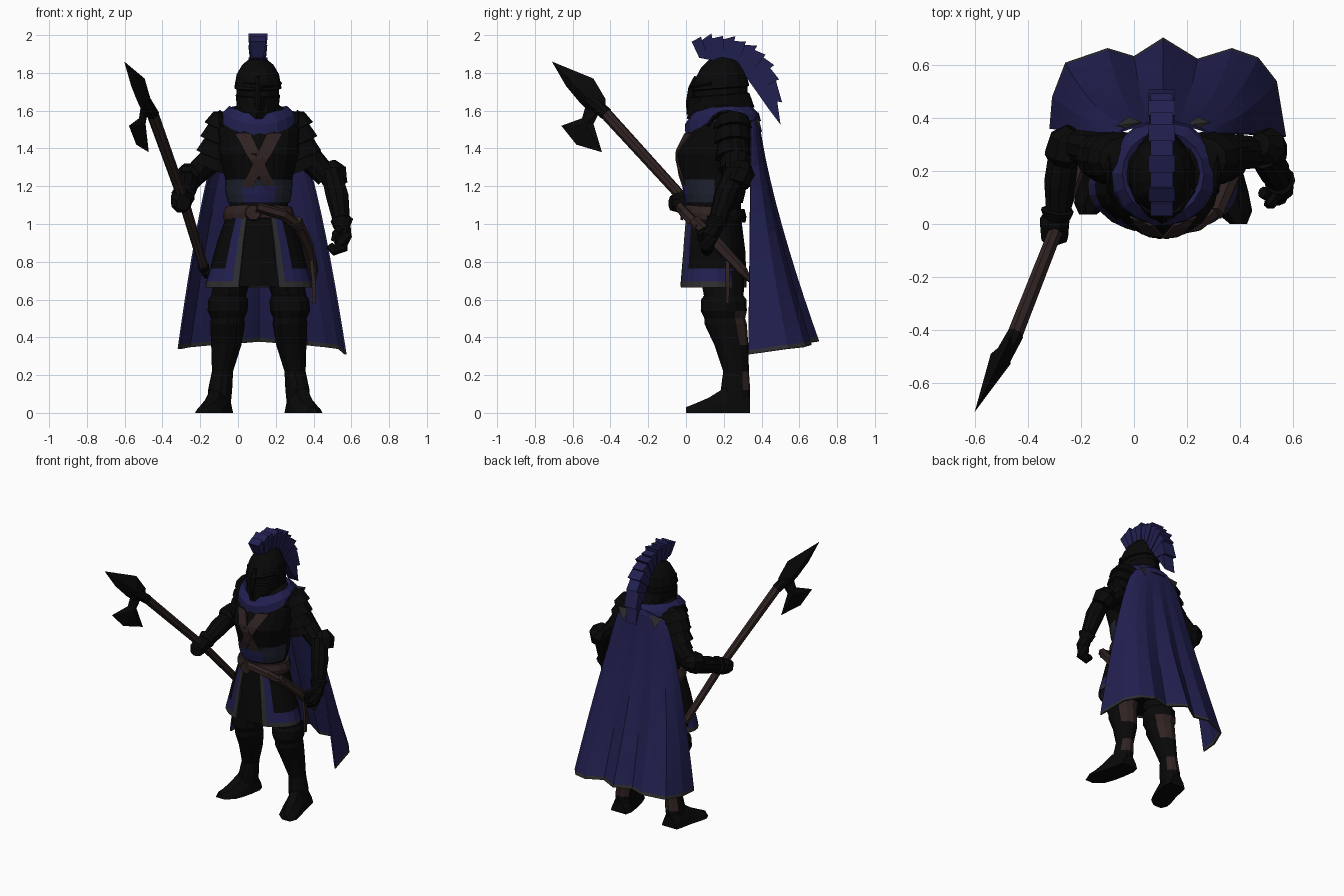
import bpy, bmesh, math
from mathutils import Vector

if "Cube" in bpy.data.objects:
    bpy.data.objects.remove(bpy.data.objects["Cube"])
CX = 0.11  # body centre line

def material(name, rgb):
    m = bpy.data.materials.new(name)
    m.diffuse_color = (*rgb, 1)
    m.use_nodes = True
    m.node_tree.nodes["Principled BSDF"].inputs["Base Color"].default_value = m.diffuse_color
    return m

BLACK = material("black steel", (0.0025, 0.0025, 0.0025))
BLUE = material("dark blue cloth", (0.016, 0.0145, 0.082))
BROWN = material("brown leather", (0.029, 0.0165, 0.0155))
GREY = material("grey trim", (0.028, 0.028, 0.030))
SLATE = material("slate cloth", (0.014, 0.017, 0.030))

def mesh(name, verts, faces, mats, rule=None, thick=0):
    bm = bmesh.new()
    vs = [bm.verts.new(v) for v in verts]
    for f in faces:
        bm.faces.new([vs[i] for i in f])
    bmesh.ops.recalc_face_normals(bm, faces=bm.faces)
    if rule:
        for f in bm.faces:
            f.material_index = rule(f.calc_center_median(), f.normal)
    me = bpy.data.meshes.new(name)
    bm.to_mesh(me)
    bm.free()
    for m in mats:
        me.materials.append(m)
    ob = bpy.data.objects.new(name, me)
    bpy.context.collection.objects.link(ob)
    if thick:
        ob.modifiers.new("thickness", 'SOLIDIFY').thickness = thick
    return ob

def skin(name, rings, mats, rule=None, closed=False, caps=True):
    n, k = len(rings[0]), len(rings)
    faces = [(r * n + i, r * n + (i + 1) % n, (r + 1) % k * n + (i + 1) % n, (r + 1) % k * n + i)
             for r in range(k if closed else k - 1) for i in range(n)]
    if caps and not closed:
        faces += [tuple(range(n)), tuple(range((k - 1) * n, k * n))]
    return mesh(name, [v for r in rings for v in r], faces, mats, rule)

def loft(name, rows, mats, n=14, tilt=0, rule=None, mirror=False):
    """Stack of ellipses: rows of (z, cx, cy, rx, ry); tilt raises the back."""
    turn = [2 * math.pi * i / n - math.pi / 2 for i in range(n)]
    rings = [[((2 * CX - cx if mirror else cx) + rx * math.cos(a), cy + ry * math.sin(a), z + tilt * math.sin(a))
              for a in turn] for z, cx, cy, rx, ry in rows]
    return skin(name, rings, mats, rule)

def tube(name, pts, mat, n=8, flat=1.0):
    """Sweep through points (x, y, z, radius)."""
    P = [Vector(p[:3]) for p in pts]
    rings = []
    for i, p in enumerate(pts):
        q = (P[min(i + 1, len(P) - 1)] - P[max(i - 1, 0)]).to_track_quat('Z', 'Y')
        rings.append([P[i] + q @ Vector((flat * p[3] * math.cos(t), p[3] * math.sin(t), 0))
                      for t in (2 * math.pi * (k + 0.5) / n for k in range(n))])
    return skin(name, rings, [mat])

def line(pts, t):
    s = min(t * (len(pts) - 1), len(pts) - 1.0001)
    return Vector(pts[int(s)]).lerp(Vector(pts[int(s) + 1]), s - int(s))

def flip(pts, side):
    return pts if side < 0 else [(2 * CX - p[0], *p[1:]) for p in pts]

# torso
TORSO = [(1.0, CX, .15, .16, .14), (1.12, CX, .15, .155, .14), (1.25, CX, .15, .18, .18),
         (1.37, CX, .15, .21, .205), (1.5, CX, .19, .22, .185), (1.58, CX, .2, .19, .15), (1.64, CX, .2, .09, .09)]
loft("torso", TORSO, [BLACK], 16)

def chest(x, z):
    a, b = next((a, b) for a, b in zip(TORSO, TORSO[1:]) if z <= b[0])
    t = (z - a[0]) / (b[0] - a[0])
    cy, rx, ry = (a[i] + t * (b[i] - a[i]) for i in (2, 3, 4))
    return Vector((x, cy - (ry + .008) * math.sqrt(max(0, 1 - ((x - CX) / rx) ** 2)), z))

# crossed chest straps, wider at the top
for side in (-1, 1):
    left, right = [], []
    for i in range(9):
        x, z, w = CX + side * (.085 - .185 * i / 8), 1.48 - .36 * i / 8, .042 - .018 * i / 8
        left.append(chest(x - w, z))
        right.append(chest(x + w, z))
    mesh("chest_strap", left + right, [(i, i + 1, i + 10, i + 9) for i in range(8)], [BROWN], thick=.012)

# sash, belt, buckle and sheath
loft("sash", [(1.11, CX, .15, .163, .15), (1.16, CX, .15, .175, .163), (1.2, CX, .15, .178, .170), (1.235, CX, .15, .18, .178)],
     [BLUE, SLATE, BLACK], 24,
     rule=lambda c, n: 2 if c.y > .17 else 0 if abs(c.x - CX) < .1 and c.z < 1.2 else 1)
loft("belt", [(1.02, CX, .15, .185, .165), (1.05, CX, .15, .19, .17), (1.09, CX, .15, .175, .16)], [BROWN, BLACK], 16, -.012,
     rule=lambda c, n: 1 if c.y > .2 else 0)
tube("buckle", [(.08, -.03, 1.06, .04), (.08, -.015, 1.06, .045)], BROWN, 8)
tube("hanging_strap", [(.1, -.03, 1.09, .026), (.24, .0, 1.05, .03), (.33, .07, .98, .028)], BROWN, 6)
tube("sheath", [(.31, .04, 1.02, .03), (.37, .18, .88, .032), (.40, .3, .75, .028), (.4, .34, .7, .012)], BROWN, 6)
tube("strap_end", [(.385, .22, .84, .014), (.4, .22, .7, .014), (.402, .22, .58, .012)], BROWN, 4)

# split skirt: grey and blue borders by angle and height
angles = [22, 30, 43] + list(range(56, 305, 14)) + [317, 330, 338]
verts = []
for z, t in [(1.05, 0), (.9, .45), (.765, .77), (.695, .95), (.665, 1)]:
    for a in angles:
        w = math.radians(a - 90)
        verts.append((CX + (.17 + .115 * t) * math.cos(w), .14 + (.15 + .03 * t) * math.sin(w), z))
N = len(angles)
quads = [(r * N + i, r * N + i + 1, (r + 1) * N + i + 1, (r + 1) * N + i) for r in range(4) for i in range(N - 1)]
skirt = mesh("skirt", verts, quads, [BLACK, BLUE, GREY], thick=.012)
for f in skirt.data.polygons:
    r, i = divmod(f.index, N - 1)
    e = min(i, N - 2 - i)
    f.material_index = 2 if r == 3 or e == 0 else 1 if r == 2 or e == 1 else 0
loft("inner_skirt", [(1.05, CX, .15, .16, .14), (.85, CX, .15, .2, .165), (.67, CX, .145, .24, .175)], [BLACK], 16)

# legs and boots
LEG = [(.75, -.02, .19, .10, .12), (.62, -.05, .2, .092, .105), (.6, -.052, .2, .105, .12), (.54, -.055, .2, .106, .122),
       (.5, -.055, .205, .088, .108), (.47, -.055, .21, .092, .112), (.36, -.062, .24, .08, .09),
       (.22, -.082, .265, .056, .068), (.12, -.095, .262, .064, .078), (.05, -.1, .26, .062, .08)]
FOOT = [(.34, -.1, .05, .08), (.29, -.1, .062, .13), (.2, -.115, .064, .13), (.12, -.135, .066, .08),
        (.05, -.155, .06, .05), (.0, -.175, .02, .03)]
for side in (-1, 1):
    nm = "left" if side < 0 else "right"
    loft(nm + "_leg", LEG, [BLACK, BROWN], 12, mirror=side > 0,
         rule=lambda c, n: 1 if n.y > .6 and (.36 < c.z < .54 or .1 < c.z < .2) else 0)
    rings = []
    for y, x, w, h in FOOT:
        y += .035 * (.34 - y) / .34 if side < 0 else 0
        rings.append(flip([(x - w - .012, y, 0), (x - w, y, h * .45), (x - w * .45, y, h), (x + w * .45, y, h),
                           (x + w, y, h * .45), (x + w + .012, y, 0)], side))
    skin(nm + "_boot", rings, [BLACK])
    # layered pauldron and its raised rim
    steps = [(0, .05), (.08, .11), (.3, .135), (.31, .112), (.55, .13), (.56, .105), (.8, .122), (.81, .09), (1, .1)]
    axis = [(-.02, .24, 1.58), (-.13, .255, 1.29)]
    tube(nm + "_pauldron", flip([(*line(axis, t), r) for t, r in steps], side), BLACK, 12, flat=.8)
    rim = []
    for i in range(7):
        a = math.radians(-65 + 130 * i / 6)
        y, z = .22 + .12 * math.sin(a), 1.46 + .09 * math.cos(a)
        rim += [(-.05, y, z), (-.095, y, z + .055 * math.cos(a) ** .5)]
    mesh(nm + "_shoulder_rim", flip(rim, side), [(2 * i, 2 * i + 1, 2 * i + 3, 2 * i + 2) for i in range(6)], [BLACK], thick=.015)

# arm gripping the polearm
tube("left_upper_arm", [(-.09, .25, 1.45, .075), (-.15, .28, 1.33, .07), (-.24, .3, 1.25, .06)], BLACK, 10)
tube("left_elbow", [(-.23, .36, 1.27, .03), (-.255, .32, 1.26, .068), (-.265, .26, 1.24, .078), (-.27, .24, 1.23, .06)], BLACK, 8)
tube("left_forearm", [(-.26, .3, 1.24, .06), (-.28, .16, 1.19, .062), (-.285, .06, 1.15, .05), (-.29, .05, 1.15, .064),
                      (-.29, .02, 1.14, .05)], BLACK, 10)
tube("left_fist", [(-.29, .05, 1.15, .04), (-.3, .01, 1.13, .06), (-.3, -.05, 1.11, .055), (-.29, -.08, 1.11, .04)], BLACK, 8)
# free arm and open fist
tube("right_upper_arm", [(.32, .25, 1.45, .075), (.385, .27, 1.34, .07), (.47, .27, 1.25, .06)], BLACK, 10)
tube("right_elbow", [(.475, .3, 1.32, .045), (.5, .29, 1.27, .078), (.52, .27, 1.21, .066)], BLACK, 8)
tube("right_forearm", [(.49, .26, 1.28, .055), (.525, .21, 1.15, .062), (.545, .17, 1.03, .048), (.55, .165, 1.02, .06),
                       (.55, .15, .98, .045)], BLACK, 10)
tube("right_hand", [(.55, .16, 1.0, .045), (.56, .13, .94, .045), (.545, .11, .88, .042), (.51, .11, .86, .03),
                    (.485, .12, .885, .022)], BLACK, 8)
tube("right_thumb", [(.55, .12, .97, .022), (.52, .08, .95, .024), (.505, .075, .91, .016)], BLACK, 6)

# scarf: draped cowl hanging lowest at the front
rings = []
for i in range(18):
    a = 2 * math.pi * i / 18
    c, s = math.cos(a), math.sin(a)
    f, k = max(0, -s) ** 2, .005 * (i % 2)
    rings.append([(CX + r * c, .19 + (r + .004) * s, z) for r, z in
                  ((.115, 1.57), (.12, 1.6 - .03 * f), (.155, 1.62 - .04 * f + k), (.19 + k, 1.585 - .06 * f),
                   (.205 - .015 * f, 1.545 - .105 * f + k), (.16, 1.53 - .08 * f))])
skin("scarf", rings, [BLUE], closed=True)

# helmet with recessed eye line, brow, nasal and cheek guards
HX = CX - .005
loft("helmet", [(1.605, HX, .185, .112, .178), (1.68, HX, .18, .12, .156), (1.685, HX, .183, .115, .142),
                (1.715, HX, .183, .115, .142), (1.72, HX, .18, .128, .155), (1.79, HX, .185, .115, .132),
                (1.84, HX, .185, .085, .105), (1.88, HX, .18, .035, .06)], [BLACK], 14, .012)
tube("nose_guard", [(HX, .055, 1.78, .012), (HX, .03, 1.72, .018), (HX, .015, 1.64, .016), (HX, .012, 1.58, .008)], BLACK, 6)
for side in (-1, 1):
    tube("brow", flip([(CX, .03, 1.73, .014), (.05, .055, 1.735, .014), (-.005, .13, 1.745, .01)], side), BLACK, 5)
    mesh("cheek_guard", flip([(.098, .018, 1.67), (.03, .06, 1.67), (.01, .12, 1.6), (.05, .05, 1.575), (.098, .005, 1.555)], side),
         [(0, 1, 2, 3, 4)], [BLACK], thick=.02)

# crest: overlapping feather wedges giving a saw-tooth edge
inner = [(.07, 1.88), (.17, 1.86), (.25, 1.85), (.31, 1.79), (.36, 1.72), (.43, 1.62)]
outer = [(.03, 1.965), (.15, 1.985), (.28, 1.965), (.395, 1.905), (.475, 1.78), (.49, 1.54)]
K = 11
for i in range(K):
    a, b = line(inner, i / K), line(inner, (i + 1) / K)
    c, d = line(outer, (i + 1) / K), line(outer, i / K)
    c = c + (c - b).normalized() * (.018 + .008 * (i % 2))
    wi, wo = .03 + .006 * (i % 2), .042 + .008 * (i % 2)
    v = [(HX + s * w, p.x, p.y) for s in (-1, 1) for p, w in ((a, wi), (b, wi), (c, wo), (d, wo))]
    mesh("crest_feather", v, [(0, 1, 2, 3), (4, 5, 6, 7)] + [(j, (j + 1) % 4, (j + 1) % 4 + 4, j + 4) for j in range(4)], [BLUE])

# cape with grey hem and clasps
hem = [(-.32, .36, .34), (-.31, .48, .34), (-.26, .61, .35), (-.1, .665, .365), (0, .635, .37), (.11, .705, .38),
       (.24, .625, .37), (.37, .665, .36), (.47, .63, .35), (.54, .54, .34), (.575, .33, .31)]
T = [0, .05, .1, .2, .3, .4, .5, .6, .7, .8, .9, .982, 1]
C = 31
verts = []
for t in T:
    for j in range(C):
        u = j / (C - 1)
        h = line(hem, u)
        x0, y0, z0 = -.06 + .34 * u, .345 + .04 * math.sin(math.pi * u) ** .6, 1.54 + .05 * math.sin(math.pi * u)
        verts.append((x0 + (h.x - x0) * t ** .65, y0 + (h.y - y0) * t ** 1.35, z0 + (h.z - z0) * t))
cape = mesh("cape", verts, [(r * C + j, r * C + j + 1, (r + 1) * C + j + 1, (r + 1) * C + j)
                            for r in range(len(T) - 1) for j in range(C - 1)], [BLUE, GREY], thick=.01)
for f in cape.data.polygons:
    f.material_index = 1 if f.index // (C - 1) == len(T) - 2 else 0
for x in (-.02, .24):
    mesh("cape_clasp", [(x - .05, .37, 1.56), (x + .05, .385, 1.56), (x, .405, 1.48), (x, .36, 1.55)],
         [(0, 1, 2), (0, 1, 3), (1, 2, 3), (0, 2, 3)], [GREY])

# polearm: shaft, butt, spear point and axe blade
tube("pole_shaft", [(-.175, .3, .75, .025), (-.29, -.01, 1.13, .028), (-.455, -.43, 1.59, .032)], BROWN, 8)
tube("pole_butt", [(-.165, .325, .72, .015), (-.185, .275, .78, .032)], BLACK, 8)
tube("pole_socket", [(-.45, -.42, 1.58, .034), (-.5, -.51, 1.66, .036)], BLACK, 8)

def blade(name, outline, mid, thick):
    side = Vector((.89, -.45, 0)) * thick
    at = lambda y, z: Vector((-.46 + .49 * (y + .42), y, z))
    n = len(outline)
    v = [at(*p) for p in outline] + [at(*mid) - side, at(*mid) + side]
    mesh(name, v, [(i, (i + 1) % n, n + k) for i in range(n) for k in (0, 1)], [BLACK])

blade("spear_point", [(-.71, 1.86), (-.49, 1.77), (-.425, 1.66), (-.43, 1.58), (-.5, 1.58), (-.56, 1.64), (-.635, 1.73)],
      (-.51, 1.67), .042)
blade("axe_blade", [(-.45, 1.61), (-.53, 1.63), (-.55, 1.56), (-.66, 1.52), (-.58, 1.42), (-.445, 1.38), (-.49, 1.53)],
      (-.52, 1.53), .022)
